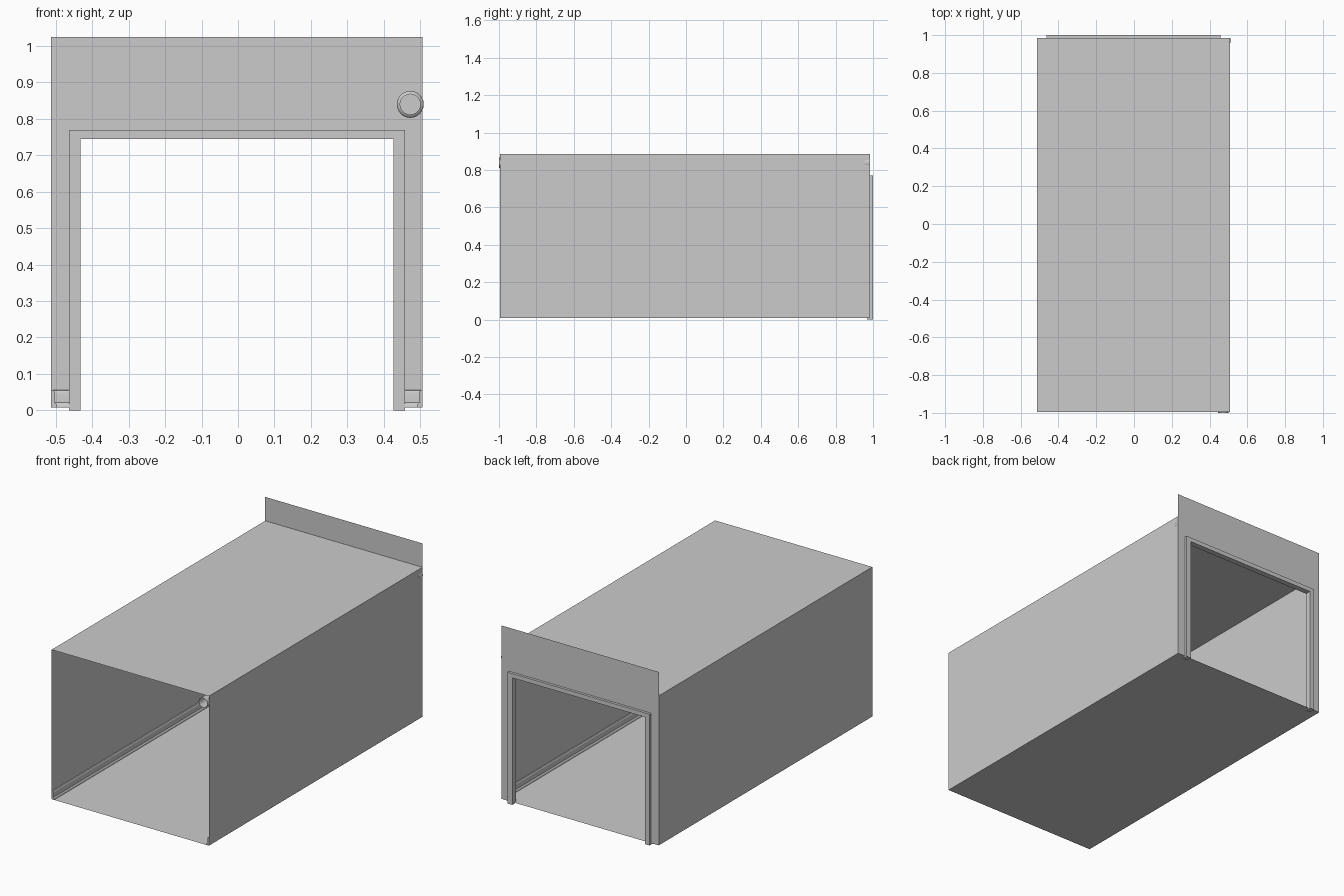
import bpy, bmesh, math

if "Cube" in bpy.data.objects:
    bpy.data.objects.remove(bpy.data.objects["Cube"])

CX = -0.003            # room axis
HW = 0.51              # half width of the room
Y0, Y1 = -0.994, 0.985  # open front, back wall
FLOOR, CEIL, TOP = 0.008, 0.885, 1.025


def mesh_object(name, verts, faces, smooth=False):
    me = bpy.data.meshes.new(name)
    me.from_pydata(verts, [], faces)
    ob = bpy.data.objects.new(name, me)
    bpy.context.collection.objects.link(ob)
    if smooth:
        bpy.ops.object.select_all(action='DESELECT')
        bpy.context.view_layer.objects.active = ob
        ob.select_set(True)
        bpy.ops.object.shade_smooth_by_angle(angle=math.radians(35))
    return ob


def fix_normals(ob):
    bm = bmesh.new()
    bm.from_mesh(ob.data)
    bmesh.ops.recalc_face_normals(bm, faces=bm.faces)
    bm.to_mesh(ob.data)
    bm.free()


def plane_along_y(name, a, b):
    (xa, za), (xb, zb) = a, b
    return mesh_object(name, [(xa, Y0, za), (xb, Y0, zb), (xb, Y1, zb), (xa, Y1, za)],
                       [(0, 1, 2, 3)])


def arch(w, top, bottom, y):
    return [(CX - w, y, bottom), (CX - w, y, top), (CX + w, y, top), (CX + w, y, bottom)]


# Thin room shell
L, R = CX - HW, CX + HW
plane_along_y("floor", (R, FLOOR), (L, FLOOR))
plane_along_y("ceiling", (L, CEIL), (R, CEIL))
plane_along_y("left_wall", (L, FLOOR), (L, CEIL))
plane_along_y("right_wall", (R, CEIL), (R, FLOOR))

# Back wall with doorway, rising above the ceiling
mesh_object("back_wall", arch(HW, TOP, FLOOR, Y1) + arch(0.447, 0.758, FLOOR, Y1),
            [(i, i + 1, i + 5, i + 4) for i in range(3)])

# Door frame: rectangular section swept around the doorway
rings = [(0.461, 0.77, 0.967), (0.461, 0.77, 1.0), (0.43, 0.745, 1.0), (0.43, 0.745, 0.967)]
verts = [v for w, t, y in rings for v in arch(w, t, 0.0, y)]
faces = [(r * 4 + i, r * 4 + i + 1, (r + 1) % 4 * 4 + i + 1, (r + 1) % 4 * 4 + i)
         for r in range(4) for i in range(3)]
faces += [(0, 4, 8, 12), (3, 15, 11, 7)]
fix_normals(mesh_object("door_frame", verts, faces))

# Skirting: moulded profile running along the side wall and mitred to the door frame
profile = [(0.0, 0.008), (0.016, 0.008), (0.0155, 0.013), (0.0135, 0.018), (0.010, 0.021),
           (0.010, 0.048), (0.009, 0.052), (0.006, 0.055), (0.0, 0.056)]
n = len(profile)
for name, side in (("left_skirting", -1), ("right_skirting", 1)):
    verts = []
    for t, z in profile:
        x = CX + side * (HW - t)
        verts += [(x, Y0, z), (x, Y1 - t, z), (CX + side * 0.461, Y1 - t, z)]
    faces = []
    for i in range(n):
        j = (i + 1) % n
        for k in range(2):
            faces.append((i * 3 + k, j * 3 + k, j * 3 + k + 1, i * 3 + k + 1))
    faces += [tuple(i * 3 for i in range(n)), tuple(i * 3 + 2 for i in reversed(range(n)))]
    fix_normals(mesh_object(name, verts, faces, True))


# Pipe under the ceiling with a tapered collar at the back wall
def lathe(name, prof, cx, cz, sides=24):
    verts, faces = [], []
    for r, y in prof:
        for s in range(sides):
            a = 2 * math.pi * s / sides
            verts.append((cx + r * math.cos(a), y, cz + r * math.sin(a)))
    for i in range(len(prof) - 1):
        for s in range(sides):
            t = (s + 1) % sides
            faces.append((i * sides + s, i * sides + t, (i + 1) * sides + t, (i + 1) * sides + s))
    return mesh_object(name, verts, faces, True)


lathe("pipe", [(0.028, -1.0), (0.028, Y1)], 0.473, 0.84)
lathe("pipe_collar", [(0.028, 0.950), (0.034, 0.953), (0.037, 0.958), (0.037, Y1)], 0.473, 0.84)
